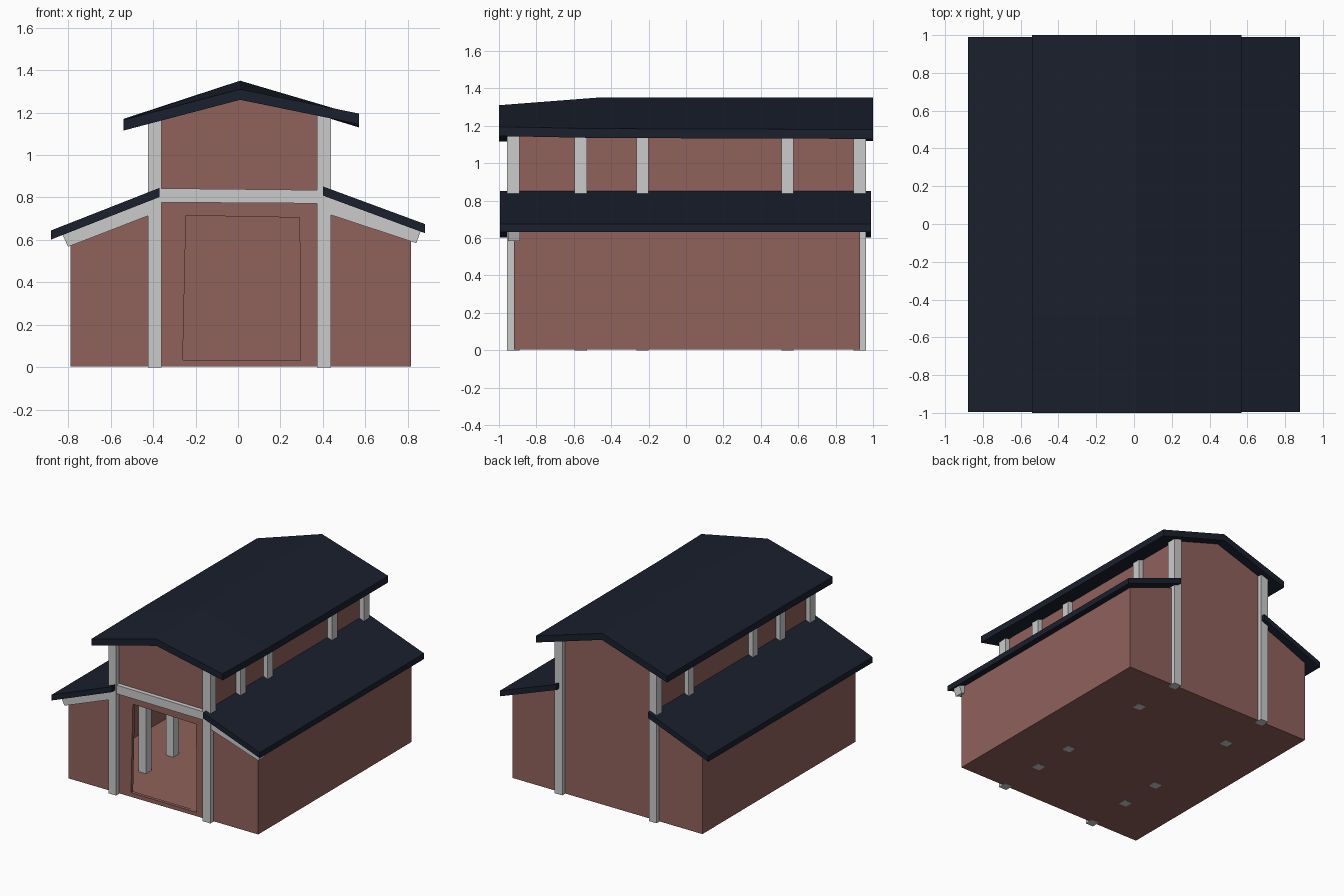
import bpy, bmesh

if "Cube" in bpy.data.objects:
    bpy.data.objects.remove(bpy.data.objects["Cube"])


def material(name, rgb):
    m = bpy.data.materials.new(name)
    m.diffuse_color = (*rgb, 1)
    m.use_nodes = True
    m.node_tree.nodes["Principled BSDF"].inputs["Base Color"].default_value = m.diffuse_color
    return m


RED = material("red_boards", (0.28, 0.12, 0.105))
NAVY = material("dark_roofing", (0.010, 0.014, 0.026))


def loft(name, stations, mat=None):
    """Solid through matching (x, z) profiles placed at successive y values."""
    bm = bmesh.new()
    rings = [[bm.verts.new((x, y, z)) for x, z in prof] for y, prof in stations]
    n = len(rings[0])
    bm.faces.new(rings[0])
    bm.faces.new(rings[-1][::-1])
    for a, b in zip(rings, rings[1:]):
        for i in range(n):
            j = (i + 1) % n
            bm.faces.new((a[i], b[i], b[j], a[j]))
    bmesh.ops.recalc_face_normals(bm, faces=bm.faces)
    me = bpy.data.meshes.new(name)
    bm.to_mesh(me)
    bm.free()
    ob = bpy.data.objects.new(name, me)
    bpy.context.collection.objects.link(ob)
    if mat:
        me.materials.append(mat)
    return ob


def rect(x0, x1, z0, z1):
    return [(x0, z0), (x1, z0), (x1, z1), (x0, z1)]


def slab(points, t):
    """Closed strip profile of thickness t hanging below a top line."""
    return points + [(x, z - t) for x, z in reversed(points)]


# Walls: aisles, raised centre and gable in one outline
def hull(peak, t=0.0):
    return [(-0.79 + t, 0.003 + t), (0.815 - t, 0.003 + t), (0.815 - t, 0.65 - t),
            (0.40 - t, 0.80 - t), (0.40 - t, 1.195 - t), (0, peak - t),
            (-0.39 + t, 1.17 - t), (-0.39 + t, 0.80 - t), (-0.79 + t, 0.63 - t)]


walls = loft("walls", [(-0.92, hull(1.28)), (-0.48, hull(1.31)), (0.93, hull(1.31))], RED)
room = loft("room_cutter", [(-0.895, hull(1.28, 0.025)), (0.905, hull(1.28, 0.025))], RED)
door = loft("doorway_cutter", [(y, [(-0.26, 0.035), (0.295, 0.032), (0.29, 0.705),
                                    (-0.245, 0.715)]) for y in (-1.0, -0.8)], RED)
for cutter in (room, door):
    mod = walls.modifiers.new(cutter.name, 'BOOLEAN')
    mod.operation = 'DIFFERENCE'
    mod.solver = 'EXACT'
    mod.object = cutter
    cutter.hide_render = True
    cutter.hide_viewport = True

# Upper roof, its ridge dipping towards the front
loft("upper_roof", [
    (-1.0, slab([(-0.54, 1.165), (0.01, 1.31), (0.57, 1.195)], 0.05)),
    (-0.48, slab([(-0.54, 1.17), (0.01, 1.35), (0.57, 1.185)], 0.05)),
    (1.0, slab([(-0.54, 1.17), (0.01, 1.35), (0.57, 1.18)], 0.05))], NAVY)

# Lower lean-to roofs
for side, line in (("left", [(-0.88, 0.645), (-0.37, 0.845)]),
                   ("right", [(0.88, 0.675), (0.40, 0.852)])):
    loft(side + "_lower_roof", [(y, slab(line, 0.043)) for y in (-0.995, 0.99)], NAVY)

# Five pairs of full-height posts
for i, (y0, y1) in enumerate([(-0.957, -0.89), (-0.595, -0.53), (-0.265, -0.20),
                              (0.51, 0.575), (0.895, 0.962)], 1):
    for side, x0, x1, top in (("left", -0.425, -0.36, 1.175), ("right", 0.372, 0.437, 1.195)):
        loft(f"{side}_post_{i}", [(y, rect(x0, x1, 0, top)) for y in (y0, y1)])

# Front beam over the doorway and sloping trim under the lower roofs
trims = {"front_beam": [(-0.36, 0.777), (0.372, 0.772), (0.372, 0.835), (-0.36, 0.843)],
         "left_trim": [(-0.80, 0.568), (-0.42, 0.715), (-0.42, 0.80), (-0.83, 0.63)],
         "right_trim": [(0.43, 0.72), (0.84, 0.585), (0.862, 0.645), (0.43, 0.80)]}
for name, prof in trims.items():
    loft(name, [(-0.953, prof), (-0.888, prof)])
